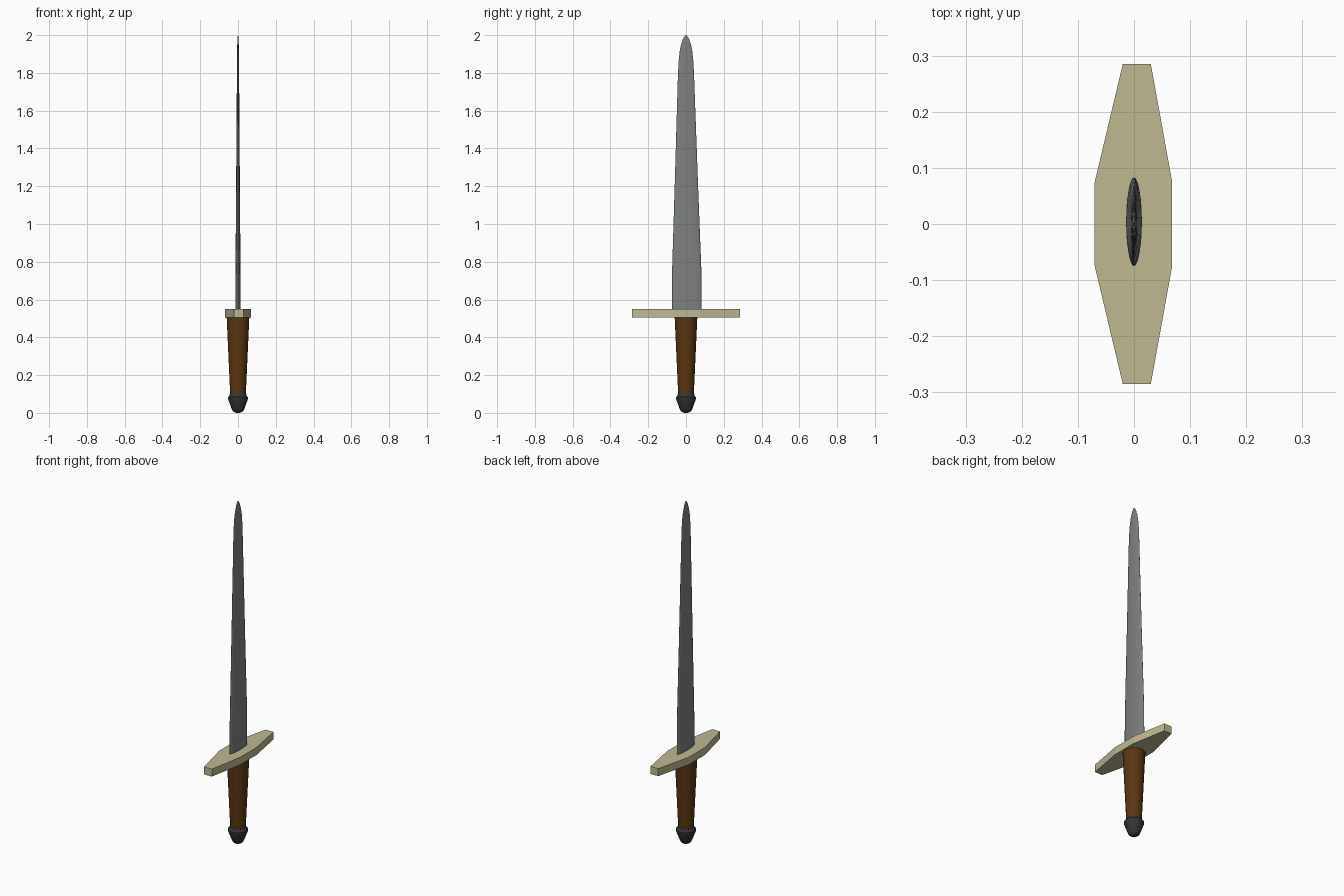
import bpy, bmesh, math

if "Cube" in bpy.data.objects:
    bpy.data.objects.remove(bpy.data.objects["Cube"])


def material(name, rgb):
    m = bpy.data.materials.new(name)
    m.diffuse_color = (*rgb, 1)
    m.use_nodes = True
    m.node_tree.nodes["Principled BSDF"].inputs["Base Color"].default_value = m.diffuse_color
    return m


def loft(name, rings, mat, smooth=None):
    """Skin a stack of equal-length point rings and cap both ends."""
    bm = bmesh.new()
    loops = [[bm.verts.new(p) for p in ring] for ring in rings]
    n = len(loops[0])
    for a, b in zip(loops, loops[1:]):
        for i in range(n):
            j = (i + 1) % n
            bm.faces.new((a[i], a[j], b[j], b[i]))
    bm.faces.new(loops[0][::-1])
    bm.faces.new(loops[-1])
    me = bpy.data.meshes.new(name)
    bm.to_mesh(me)
    bm.free()
    me.materials.append(mat)
    ob = bpy.data.objects.new(name, me)
    bpy.context.collection.objects.link(ob)
    if smooth:
        bpy.ops.object.select_all(action='DESELECT')
        ob.select_set(True)
        bpy.context.view_layer.objects.active = ob
        bpy.ops.object.shade_smooth_by_angle(angle=math.radians(smooth))
    return ob


def ellipse(rx, ry, z, cy=0.0, n=32):
    return [(rx * math.cos(t), cy + ry * math.sin(t), z)
            for t in (2 * math.pi * i / n for i in range(n))]


steel = material("blade steel", (0.21, 0.22, 0.22))
brass = material("pale brass", (0.52, 0.48, 0.29))
leather = material("brown leather", (0.105, 0.037, 0.006))
iron = material("dark iron", (0.035, 0.035, 0.038))

# Blade: flat ellipse, slow taper, rounded point (z, half thickness, half width, y centre)
blade = [(0.53, 0.014, 0.079, 0.004), (0.74, 0.0135, 0.078, 0.004),
         (1.20, 0.010, 0.062, 0.002), (1.78, 0.006, 0.043, 0.0),
         (1.86, 0.0055, 0.039, 0.0), (1.91, 0.005, 0.034, 0.0),
         (1.95, 0.004, 0.026, 0.0), (1.98, 0.003, 0.016, 0.0),
         (1.995, 0.0015, 0.007, 0.0), (2.0, 0.0005, 0.001, 0.0)]
loft("blade", [ellipse(rx, ry, z, cy) for z, rx, ry, cy in blade], steel, 40)

# Crossguard: flat plate with tapered arms
half = [(0.068, -0.075), (0.068, 0.075), (0.03, 0.285),
        (-0.02, 0.285), (-0.07, 0.075)]
outline = half + [(-0.07, -0.075), (-0.02, -0.285), (0.03, -0.285)]
loft("crossguard", [[(x, y, z) for x, y in outline] for z in (0.505, 0.549)], brass)

# Grip: tapered round handle
loft("grip", [ellipse(r, r, z) for z, r in ((0.09, 0.041), (0.506, 0.06))], leather, 40)

# Pommel: rounded cone under a narrow collar
pommel = [(0.0, 0.008), (0.004, 0.02), (0.012, 0.029), (0.03, 0.037),
          (0.055, 0.046), (0.074, 0.053), (0.084, 0.053), (0.09, 0.046), (0.102, 0.043)]
loft("pommel", [ellipse(r, r, z) for z, r in pommel], iron, 40)
